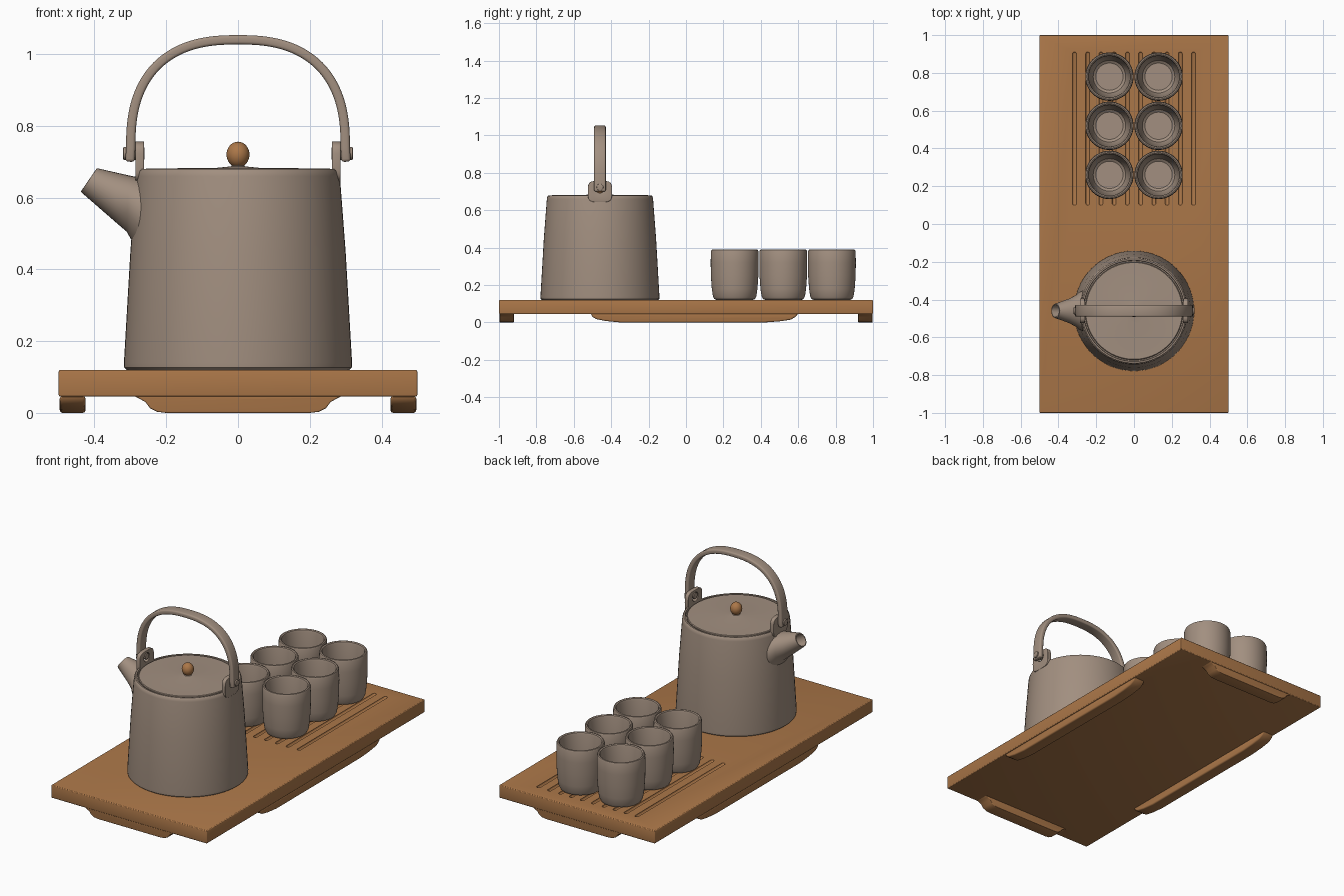
import bpy, bmesh
from math import pi, cos, sin, radians, copysign
from mathutils import Matrix

old = bpy.data.objects.get("Cube")
if old:
    bpy.data.objects.remove(old)


def material(name, rgb):
    m = bpy.data.materials.new(name)
    m.use_nodes = True
    m.diffuse_color = (*rgb, 1)
    m.node_tree.nodes["Principled BSDF"].inputs["Base Color"].default_value = (*rgb, 1)
    return m


CLAY = material("warm grey clay", (0.36, 0.275, 0.215))
WOOD = material("honey wood", (0.41, 0.185, 0.066))
KX, KY = 0, -0.46  # kettle centre


def finish(bm, name, mat, loc=(0, 0, 0), angle=35, bevel=0, solid=0, cutter=None):
    """Turn a bmesh into a shaded object, with optional modifiers applied."""
    bmesh.ops.recalc_face_normals(bm, faces=bm.faces)
    me = bpy.data.meshes.new(name)
    bm.to_mesh(me)
    bm.free()
    ob = bpy.data.objects.new(name, me)
    bpy.context.collection.objects.link(ob)
    ob.location = loc
    me.materials.append(mat)
    bpy.ops.object.select_all(action="DESELECT")
    ob.select_set(True)
    bpy.context.view_layer.objects.active = ob
    if solid:
        md = ob.modifiers.new("thickness", "SOLIDIFY")
        md.thickness, md.offset = solid, 0
    if bevel:
        md = ob.modifiers.new("soft edges", "BEVEL")
        md.width, md.segments, md.limit_method = bevel, 3, "ANGLE"
    if cutter:
        md = ob.modifiers.new("cut", "BOOLEAN")
        md.object, md.operation, md.solver = cutter, "DIFFERENCE", "EXACT"
    for md in list(ob.modifiers):
        bpy.ops.object.modifier_apply(modifier=md.name)
    bpy.ops.object.shade_smooth_by_angle(angle=radians(angle))
    return ob


def loft(bm, rings, closed=True):
    """Skin a list of equally sized point rings; returns the vertex rings."""
    vs = [[bm.verts.new(p) for p in ring] for ring in rings]
    n = len(vs[0])
    for a, b in zip(vs, vs[1:]):
        for i in range(n if closed else n - 1):
            j = (i + 1) % n
            bm.faces.new((a[i], a[j], b[j], b[i]))
    return vs


def lathe(name, profile, mat, loc, n=64):
    """Revolve (radius, z) points that start and end near the axis."""
    bm = bmesh.new()
    vs = loft(bm, [[(r * cos(2 * pi * i / n), r * sin(2 * pi * i / n), z)
                    for i in range(n)] for r, z in profile])
    bm.faces.new(vs[0])
    bm.faces.new(vs[-1])
    return finish(bm, name, mat, loc)


def prism(name, outline, place, lo, hi, mat, bevel):
    """Extrude an outline; place(u, v, w) maps it into space."""
    bm = bmesh.new()
    vs = loft(bm, [[place(u, v, w) for u, v in outline] for w in (lo, hi)])
    bm.faces.new(vs[0])
    bm.faces.new(vs[1])
    return finish(bm, name, mat, bevel=bevel)


# Tray with ten round-ended drain grooves
bm = bmesh.new()
for k in range(10):
    made = bmesh.ops.create_uvsphere(
        bm, u_segments=16, v_segments=9, radius=0.011,
        matrix=Matrix.Rotation(pi / 2, 4, "X"))["verts"]
    for v in made:
        v.co.x += -0.315 + 0.07 * k
        v.co.y += 0.9 if v.co.y > 0 else 0.11
        v.co.z += 0.121
cutter = finish(bm, "groove_cutter", WOOD)
cutter.hide_render = True
bm = bmesh.new()
bmesh.ops.create_cube(bm, size=1, matrix=Matrix.Translation((0, 0, 0.0825))
                      @ Matrix.Diagonal((1, 2, 0.075, 1)))
finish(bm, "tray", WOOD, bevel=0.006, cutter=cutter, angle=20)
bpy.data.objects.remove(cutter)

# Runners under the four tray edges
half = [(0.29, 0.047), (0.275, 0.04), (0.258, 0.03), (0.245, 0.013), (0.225, 0.003), (0.2, 0)]
short = [(-u, v) for u, v in half] + half[::-1]
long = [(-0.51, 0.047), (-0.5, 0.03), (-0.48, 0.018), (-0.43, 0.008), (-0.35, 0),
        (0.42, 0), (0.5, 0.006), (0.56, 0.015), (0.585, 0.03), (0.6, 0.047)]
for s, end in ((-1, "front"), (1, "back")):
    prism(end + "_runner", short, lambda u, v, w: (u, s * w, v), 0.92, 0.997, WOOD, 0.008)
for s, end in ((-1, "right"), (1, "left")):
    prism(end + "_runner", long, lambda u, v, w: (s * w, u, v), 0.425, 0.497, WOOD, 0.008)

# Six cups
cup = [(0.01, 0.12), (0.095, 0.12), (0.108, 0.125), (0.116, 0.14), (0.122, 0.18),
       (0.127, 0.25), (0.128, 0.32), (0.127, 0.38), (0.124, 0.388), (0.118, 0.39),
       (0.112, 0.386), (0.109, 0.375), (0.105, 0.28), (0.096, 0.19), (0.086, 0.16),
       (0.072, 0.15), (0.01, 0.15)]
for row in range(3):
    for s in (-1, 1):
        lathe(f"cup_{row + 1}_{'left' if s > 0 else 'right'}", cup, CLAY,
              (0.13 * s, 0.26 + 0.26 * row, 0), 48)

# Kettle body, lid and knob
lathe("kettle_body", [(0.01, 0.12), (0.31, 0.12), (0.317, 0.126), (0.318, 0.14),
                      (0.3, 0.45), (0.284, 0.66), (0.281, 0.675), (0.276, 0.68),
                      (0.268, 0.68), (0.266, 0.668), (0.01, 0.668)], CLAY, (KX, KY, 0))
lathe("kettle_lid", [(0.01, 0.665), (0.26, 0.665), (0.26, 0.678), (0.256, 0.681),
                     (0.06, 0.683), (0.02, 0.687), (0.012, 0.695), (0.005, 0.695)],
      CLAY, (KX, KY, 0))
bm = bmesh.new()
bmesh.ops.create_uvsphere(bm, u_segments=32, v_segments=16, radius=0.032,
                          matrix=Matrix.Diagonal((1, 1, 1.12, 1)))
finish(bm, "lid_knob", WOOD, (KX, KY, 0.72))

# Hollow spout: each ring has a top point, a bottom point and a half width
spout = [((-0.23, 0.648), (-0.27, 0.44), 0.115), ((-0.28, 0.657), (-0.299, 0.485), 0.1),
         ((-0.305, 0.662), (-0.31, 0.505), 0.084), ((-0.34, 0.67), (-0.345, 0.535), 0.065),
         ((-0.393, 0.682), (-0.438, 0.616), 0.038), ((-0.397, 0.677), (-0.436, 0.62), 0.033),
         ((-0.35, 0.65), (-0.385, 0.598), 0.028)]
rings = []
for (tx, tz), (bx, bz), w in spout:
    ring = []
    for i in range(32):
        a = 2 * pi * i / 32
        t = (1 + cos(a)) / 2
        ring.append((bx + (tx - bx) * t, w * sin(a), bz + (tz - bz) * t))
    rings.append(ring)
bm = bmesh.new()
bm.faces.new(loft(bm, rings)[-1])
finish(bm, "spout", CLAY, (KX, KY, 0))


def power(v, p):
    return copysign(abs(v) ** p, v)


# Pierced lugs and pins at both handle ends
for s, side in ((-1, "right"), (1, "left")):
    bm = bmesh.new()
    turn = [2 * pi * i / 40 for i in range(40)]
    outer = [(0.065 * power(cos(a), 0.5), 0.7 + 0.057 * power(sin(a), 0.5)) for a in turn]
    inner = [(0.025 * cos(a), 0.718 + 0.025 * sin(a)) for a in turn]
    x0, x1 = 0.262 * s, 0.286 * s
    loft(bm, [[(x, y, z) for y, z in loop] for x, loop in
              ((x0, inner), (x0, outer), (x1, outer), (x1, inner), (x0, inner))])
    bmesh.ops.remove_doubles(bm, verts=bm.verts, dist=0.0001)
    finish(bm, side + "_lug", CLAY, (KX, KY, 0), bevel=0.003)
    bm = bmesh.new()
    bmesh.ops.create_cone(bm, cap_ends=True, segments=24, radius1=0.018, radius2=0.018,
                          depth=0.06, matrix=Matrix.Rotation(pi / 2, 4, "Y"))
    finish(bm, side + "_pin", CLAY, (KX + 0.29 * s, KY, 0.723), bevel=0.003)

# Arched handle strap
path = [(0.301, 0.7)]
for i in range(49):
    a = pi * i / 48
    path.append((0.299 * power(cos(a), 0.8), 0.74 + 0.3 * abs(sin(a)) ** 0.8))
path.append((-0.301, 0.7))
bm = bmesh.new()
loft(bm, [[(x, y, z) for y in (-0.031, 0.031)] for x, z in path], closed=False)
finish(bm, "handle", CLAY, (KX, KY, 0), solid=0.026, bevel=0.008)
